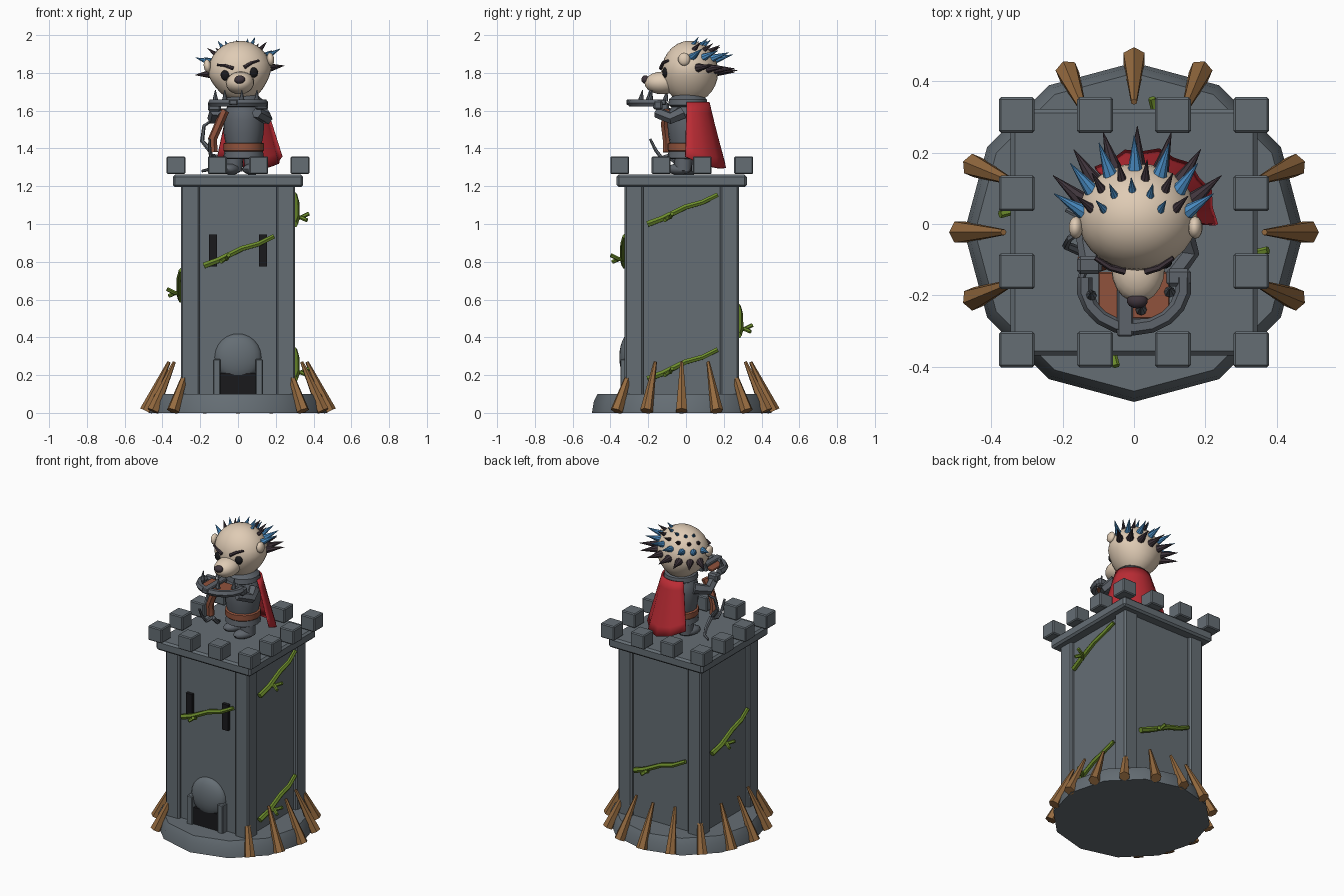
import bpy, bmesh, math
from math import sin, cos, radians, pi
from mathutils import Vector, Matrix

cube = bpy.data.objects.get("Cube")
if cube:
    bpy.data.objects.remove(cube, do_unlink=True)


def material(name, *rgb):
    m = bpy.data.materials.new(name)
    m.use_nodes = True
    m.diffuse_color = (*rgb, 1)
    m.node_tree.nodes["Principled BSDF"].inputs["Base Color"].default_value = (*rgb, 1)
    return m


stone = material("stone grey", .13, .155, .175)
armour = material("armour grey", .11, .125, .145)
fur = material("beige fur", .74, .6, .46)
wood = material("stake wood", .3, .145, .05)
green = material("vine green", .15, .26, .025)
red = material("cape red", .5, .025, .035)
blue = material("spine blue", .07, .27, .56)
dark = material("dark spine", .05, .035, .045)
black = material("black", .01, .01, .012)
leather = material("leather brown", .28, .085, .045)

frame = Matrix()    # placement of the group being built


def finish(ob, mat, smooth):
    ob.data.materials.append(mat)
    ob.matrix_world = frame
    bpy.ops.object.select_all(action='DESELECT')
    ob.select_set(True)
    bpy.context.view_layer.objects.active = ob
    if ob.type == 'CURVE':
        bpy.ops.object.convert(target='MESH')
    if smooth:
        bpy.ops.object.shade_smooth_by_angle(angle=radians(smooth))
    return ob


def from_bmesh(bm, name, mat, smooth=0):
    bmesh.ops.recalc_face_normals(bm, faces=bm.faces)
    me = bpy.data.meshes.new(name)
    bm.to_mesh(me)
    bm.free()
    ob = bpy.data.objects.new(name, me)
    bpy.context.collection.objects.link(ob)
    return finish(ob, mat, smooth)


def boxes(name, centres, size, mat, bevel=0.0):
    bm = bmesh.new()
    for c in centres:
        bmesh.ops.create_cube(bm, matrix=Matrix.LocRotScale(Vector(c), None, Vector(size)))
    if bevel:
        bmesh.ops.bevel(bm, geom=bm.edges[:], offset=bevel, segments=1, affect='EDGES')
    return from_bmesh(bm, name, mat)


def balls(name, centres, radii, mat, n=20):
    bm = bmesh.new()
    for c in centres:
        bmesh.ops.create_uvsphere(bm, u_segments=n, v_segments=n // 2, radius=1,
                                  matrix=Matrix.LocRotScale(Vector(c), None, Vector(radii)))
    return from_bmesh(bm, name, mat, 60)


def rods(name, parts, mat, sides=6, smooth=0):
    bm = bmesh.new()
    for a, b, r1, r2 in parts:
        a, b = Vector(a), Vector(b)
        turn = (b - a).to_track_quat('Z', 'Y')
        bmesh.ops.create_cone(bm, cap_ends=True, segments=sides, radius1=r1, radius2=r2,
                              depth=(b - a).length, matrix=Matrix.LocRotScale((a + b) / 2, turn, None))
    return from_bmesh(bm, name, mat, smooth)


def lathe(name, profile, sides, mat, smooth=0):
    bm = bmesh.new()
    rings = [[bm.verts.new((r * sin(k * 2 * pi / sides), -r * cos(k * 2 * pi / sides), z))
              for k in range(sides)] for r, z in profile]
    for lo, hi in zip(rings, rings[1:]):
        for k in range(sides):
            j = (k + 1) % sides
            bm.faces.new((lo[k], lo[j], hi[j], hi[k]))
    bm.faces.new(rings[0])
    bm.faces.new(rings[-1])
    return from_bmesh(bm, name, mat, smooth)


def tube(name, paths, radius, mat, taper=1.0):
    cu = bpy.data.curves.new(name, 'CURVE')
    cu.dimensions, cu.bevel_depth, cu.bevel_resolution, cu.use_fill_caps = '3D', radius, 1, True
    for path in paths:
        sp = cu.splines.new('POLY')
        sp.points.add(len(path) - 1)
        for i, (p, q) in enumerate(zip(sp.points, path)):
            p.co = (*q, 1)
            p.radius = 1 + (taper - 1) * i / (len(path) - 1)
    ob = bpy.data.objects.new(name, cu)
    bpy.context.collection.objects.link(ob)
    return finish(ob, mat, 40)


# Tower, built around its own axis
tower = Matrix.Translation((0, -.023, 0))
frame = tower
lathe("base", [(.475, 0), (.465, .06), (.445, .1)], 12, stone, 35)
boxes("tower_wall", [(0, 0, .65)], (.56, .56, 1.12), stone)
boxes("corner_pillars", [(x, y, .65) for x in (-.253, .253) for y in (-.253, .253)],
      (.1, .1, 1.12), stone, .01)
boxes("roof_slab", [(0, 0, 1.228)], (.69, .69, .066), stone, .012)
grid = (-.328, -.109, .109, .328)
boxes("battlements", [(x, y, 1.311) for x in grid for y in grid if max(abs(x), abs(y)) > .3],
      (.1, .1, .094), stone, .006)

# Leaning stakes round the sides and back
parts = []
for k in range(-2, 11):
    a = radians(22.5 * k)
    d = Vector((cos(a), sin(a), 0))
    parts.append((d * .487 + Vector((0, 0, .01)), d * .365 + Vector((0, 0, .27)), .034, .009))
rods("stakes", parts, wood)

# Doorway and slit windows
boxes("door_opening", [(0, -.29, .15)], (.2, .04, .12), black)
boxes("door_posts", [(x, -.3, .19) for x in (-.112, .112)], (.04, .05, .19), stone, .005)
balls("door_dome", [(0, -.275, .295)], (.125, .055, .125), stone, 24)
boxes("slit_windows", [(x, -.287, .86) for x in (-.132, .132)], (.044, .03, .17), black)

# Vines: one branch design turned onto each wall
for i, (turn, z) in enumerate([(0, .78), (90, 1), (90, .18), (180, .41), (270, .6)]):
    frame = tower @ Matrix.Rotation(radians(turn), 4, 'Z') @ Matrix.Translation((0, -.3, z))
    tube(f"vine_{i + 1}", [[(-.18, 0, 0), (-.1, -.01, .03), (.02, -.01, .09), (.11, -.01, .115),
                            (.19, 0, .155)]], .018, green, .75)
    tube(f"vine_twig_{i + 1}", [[(-.1, 0, .03), (-.06, -.035, .035), (-.05, -.075, .055)],
                                [(-.07, -.03, .035), (-.09, -.065, .02)]], .011, green)

# Body, turned a little to one side
body = Matrix.Translation((.03, .01, 0)) @ Matrix.Rotation(radians(-25), 4, 'Z')
frame = body
for s, side in ((-1, "right"), (1, "left")):
    rods(f"{side}_leg", [((s * .058, 0, 1.28), (s * .052, 0, 1.4), .046, .05)], armour, 12, 40)
    balls(f"{side}_boot", [(s * .06, -.025, 1.29)], (.045, .075, .03), armour, 12)
lathe("tunic_skirt", [(.1, 1.345), (.108, 1.35), (.1, 1.4)], 16, armour, 40)
lathe("belt", [(.103, 1.385), (.108, 1.39), (.108, 1.425), (.1, 1.43)], 16, leather, 40)
lathe("torso", [(.095, 1.42), (.106, 1.48), (.108, 1.55), (.1, 1.6), (.06, 1.66)], 16, armour, 40)
lathe("collar", [(.08, 1.615), (.105, 1.63), (.1, 1.66), (.07, 1.685)], 16, armour, 40)

# Cape sheet that flares round the back
bm = bmesh.new()
rows = []
for i in range(7):
    t = i / 6
    row = []
    for j in range(11):
        a = radians(-68 + 13.6 * j)
        r = .115 + .085 * t + .006 * cos(j * pi)  * t
        row.append(bm.verts.new((r * sin(a), r * cos(a), 1.645 - t * (.25 + .1 * cos(a)))))
    rows.append(row)
for p, q in zip(rows, rows[1:]):
    for j in range(10):
        bm.faces.new((p[j], p[j + 1], q[j + 1], q[j]))
cape = from_bmesh(bm, "cape", red, 40)
cape.modifiers.new("thickness", 'SOLIDIFY').thickness = .01

# Arms and hands around the bow
frame = Matrix()
tube("arms", [[(-.07, .02, 1.58), (-.13, -.05, 1.56), (-.12, -.12, 1.6)],
              [(.13, -.02, 1.59), (.15, -.08, 1.56), (.1, -.15, 1.59)]], .036, armour, .85)
boxes("gauntlets", [(-.125, -.115, 1.62), (.125, -.15, 1.63)], (.07, .05, .05), armour, .01)

# Bow held level in front
arc = [(.14 * sin(a), -.17 - .12 * cos(a), 1.64) for a in (radians(-100 + 20 * k) for k in range(11))]
tube("bow_limb", [arc], .022, armour)
lathe_plate = boxes("bow_plate", [(0, -.2, 1.64)], (.2, .13, .012), leather, .004)
boxes("bow_stock", [(-.025, -.21, 1.645)], (.045, .21, .03), armour, .005)
rods("bow_prongs", [((x, y, 1.65), (x, y + .01, 1.71), .016, .002)
                    for x, y in ((-.12, -.2), (.02, -.24), (.1, -.19), (-.07, -.11))], armour, 8, 40)

# Spare hook and strap hanging at the right hip
tube("hip_strap", [[(-.07, -.1, 1.6), (-.1, -.11, 1.53), (-.135, -.1, 1.45), (-.13, -.1, 1.38)]],
     .024, leather)
tube("hip_hooks", [[(-.13, -.09, 1.36), (-.14, -.13, 1.35), (-.15, -.16, 1.39), (-.15, -.19, 1.45)],
                   [(-.12, -.09, 1.36), (-.12, -.04, 1.31), (-.15, .02, 1.29), (-.19, .04, 1.28)],
                   [(-.14, -.08, 1.38), (-.19, -.06, 1.44), (-.18, -.04, 1.52), (-.15, -.02, 1.54)]],
     .014, armour, .5)

# Head, tipped a little sideways
frame = Matrix.Translation((.01, .02, 1.805)) @ Matrix.Rotation(radians(-6), 4, 'Y')
R = Vector((.168, .15, .165))
head = balls("head", [(0, 0, 0)], R, fur, 28)
for v in head.data.vertices:    # narrower jaw
    if v.co.z < 0:
        v.co.x *= 1 + 1.6 * v.co.z
balls("muzzle", [(-.005, -.145, -.058)], (.075, .095, .06), fur)
balls("nose", [(-.005, -.235, -.04)], (.03, .022, .022), dark, 14)
balls("ears", [(-.168, -.03, .05), (.168, -.03, .05)], (.02, .032, .035), fur, 14)
balls("eyes", [(-.078, -.128, -.01), (.07, -.128, -.01)], (.026, .018, .028), black, 14)
tube("brows", [[(s * .03 - .004, -.152, .022), (s * .07 - .004, -.142, .042), (s * .11 - .004, -.115, .05)]
               for s in (-1, 1)], .011, dark, .6)

# Rows of spines over the crown and back of the head
for name, mat, el, spread, count, length, r in [
        ("crown_spines", blue, 60, 75, 5, .05, .012), ("upper_spines", dark, 42, 78, 6, .065, .014),
        ("middle_spines", blue, 24, 84, 7, .1, .021), ("lower_spines", dark, 2, 72, 7, .11, .024)]:
    parts = []
    for k in range(count):
        az, e = radians(spread * (2 * k / (count - 1) - 1)), radians(el)
        d = Vector((sin(az) * cos(e), cos(az) * cos(e), sin(e)))
        base = Vector(p * q for p, q in zip(d, R)) * .96
        parts.append((base, base + (d + Vector((0, .5, 0))).normalized() * length, r, .001))
    rods(name, parts, mat, 8, 40)
